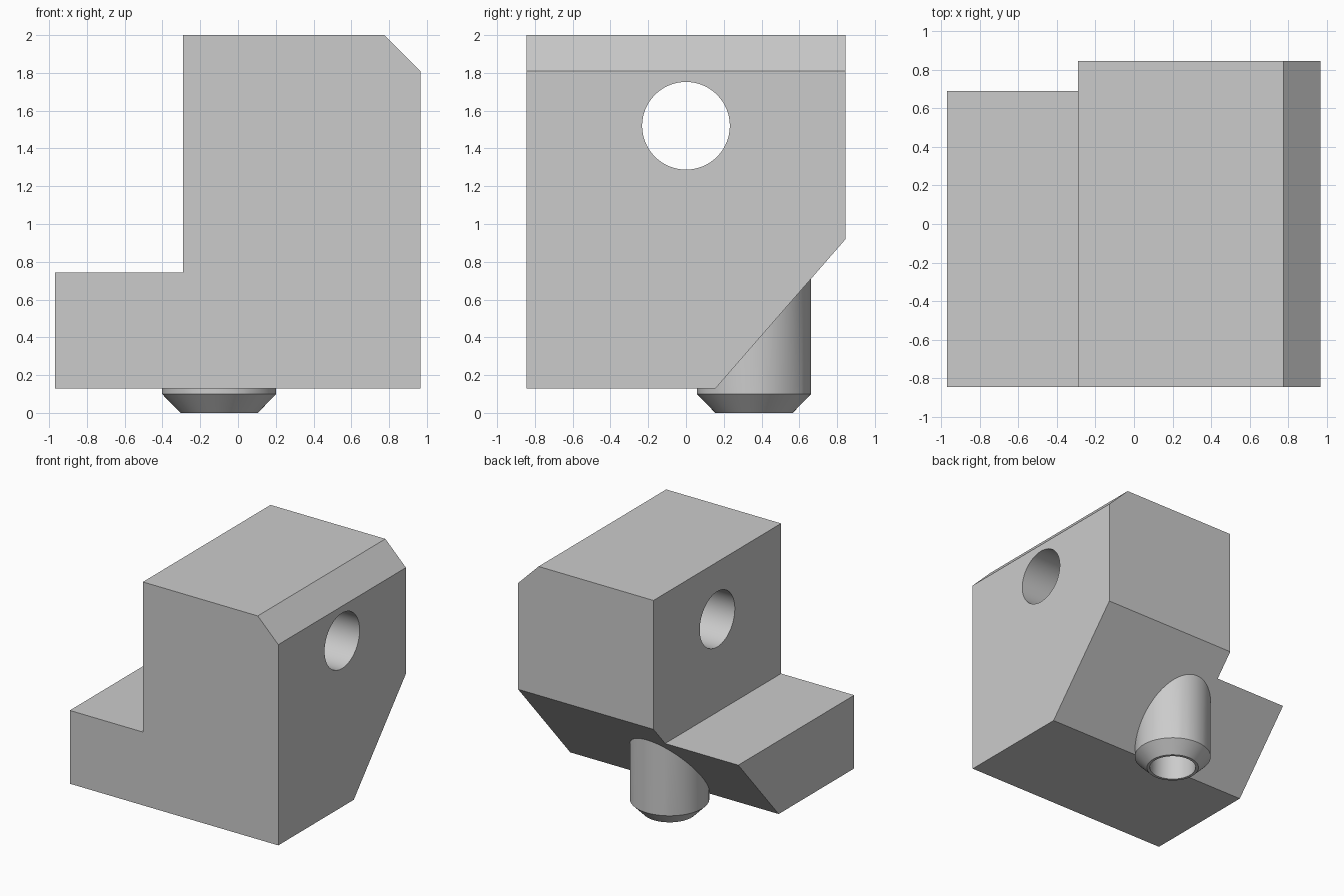
import bpy
import bmesh
import math
from mathutils import Matrix, Vector

cube = bpy.data.objects.get("Cube")
if cube:
    bpy.data.objects.remove(cube, do_unlink=True)

grey = bpy.data.materials.new("plain_grey")
grey.use_nodes = True
colour = (0.6, 0.6, 0.6, 1)
grey.diffuse_color = colour
grey.node_tree.nodes["Principled BSDF"].inputs["Base Color"].default_value = colour


def make_object(name, bm):
    bmesh.ops.recalc_face_normals(bm, faces=bm.faces[:])
    mesh = bpy.data.meshes.new(name)
    bm.to_mesh(mesh)
    bm.free()
    mesh.materials.append(grey)
    obj = bpy.data.objects.new(name, mesh)
    bpy.context.collection.objects.link(obj)
    return obj


def add_cone(bm, r_low, r_high, z_low, z_high):
    bmesh.ops.create_cone(
        bm, cap_ends=True, segments=96, radius1=r_low, radius2=r_high,
        depth=z_high - z_low,
        matrix=Matrix.Translation((PEG_X, PEG_Y, (z_low + z_high) / 2)))


def combine(target, tool, operation):
    """Apply a boolean to the target and remove the tool."""
    tool.hide_render = True
    mod = target.modifiers.new(operation, 'BOOLEAN')
    mod.operation = operation
    mod.solver = 'EXACT'
    mod.object = tool
    bpy.ops.object.select_all(action='DESELECT')
    bpy.context.view_layer.objects.active = target
    target.select_set(True)
    bpy.ops.object.modifier_apply(modifier=mod.name)
    bpy.data.objects.remove(tool, do_unlink=True)


PEG_X, PEG_Y = -0.1, 0.36
HALF_DEPTH = 0.845
BASE = 0.128

# Stepped block with a chamfered top edge, extruded front to back
profile = [(-0.968, BASE), (0.965, BASE), (0.965, 1.81), (0.775, 2),
           (-0.29, 2), (-0.29, 0.742), (-0.968, 0.742)]
bm = bmesh.new()
face = bm.faces.new([bm.verts.new((x, -HALF_DEPTH, z)) for x, z in profile])
ext = bmesh.ops.extrude_face_region(bm, geom=[face])
moved = [g for g in ext["geom"] if isinstance(g, bmesh.types.BMVert)]
bmesh.ops.translate(bm, verts=moved, vec=(0, 2 * HALF_DEPTH, 0))
bmesh.ops.recalc_face_normals(bm, faces=bm.faces[:])

# Sloping undercut at the lower back
start = Vector((0, 0.155, BASE))
end = Vector((0, HALF_DEPTH, 0.92))
normal = (end - start).cross(Vector((-1, 0, 0))).normalized()
if normal.y < 0:
    normal.negate()
cut = bmesh.ops.bisect_plane(
    bm, geom=bm.verts[:] + bm.edges[:] + bm.faces[:],
    plane_co=start, plane_no=normal, clear_outer=True)
rim = [g for g in cut["geom_cut"] if isinstance(g, bmesh.types.BMEdge)]
bmesh.ops.edgeloop_fill(bm, edges=rim)
block = make_object("stepped_block", bm)

# Round cross hole through the upper block
bm = bmesh.new()
bmesh.ops.create_cone(
    bm, cap_ends=True, segments=96, radius1=0.232, radius2=0.232, depth=3,
    matrix=Matrix.Translation((0, 0, 1.52)) @ Matrix.Rotation(math.pi / 2, 4, 'Y'))
combine(block, make_object("cross_hole_cutter", bm), 'DIFFERENCE')

# Locating peg with a tapered tip
bm = bmesh.new()
add_cone(bm, 0.302, 0.302, 0.1, 0.725)
peg = make_object("peg", bm)
bm = bmesh.new()
add_cone(bm, 0.205, 0.302, 0, 0.1)
combine(peg, make_object("peg_tip", bm), 'UNION')
combine(block, peg, 'UNION')

# Blind bore up the middle of the peg
bm = bmesh.new()
add_cone(bm, 0.182, 0.182, -0.1, 0.65)
combine(block, make_object("bore_cutter", bm), 'DIFFERENCE')

bpy.ops.object.shade_smooth_by_angle(angle=math.radians(25))
